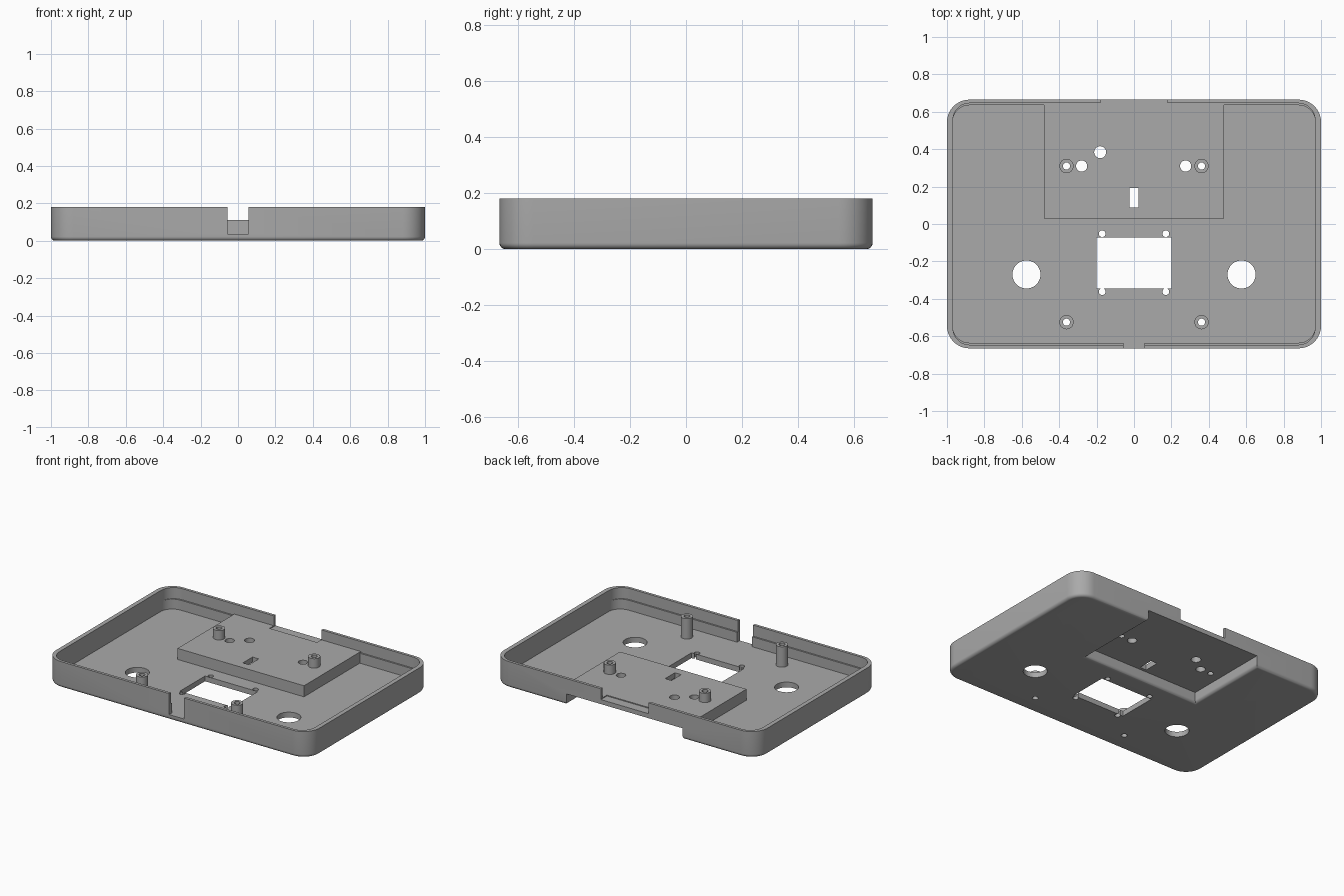
import bpy, bmesh, math

if "Cube" in bpy.data.objects:
    bpy.data.objects.remove(bpy.data.objects["Cube"])

W, D, H = 1.0, 0.665, 0.18        # half width, half depth, height
FLOOR, FILLET = 0.036, 0.022
PLATE_TOP, PLATE_UNDER = 0.112, 0.075

grey = bpy.data.materials.new("grey plastic")
grey.diffuse_color = (0.40, 0.40, 0.40, 1)
grey.use_nodes = True
grey.node_tree.nodes["Principled BSDF"].inputs["Base Color"].default_value = grey.diffuse_color


def rounded(hx, hy, r, n=10):
    """Rounded rectangle outline centred on the origin."""
    pts = []
    for k, (sx, sy) in enumerate([(1, 1), (-1, 1), (-1, -1), (1, -1)]):
        for i in range(n + 1):
            a = math.pi / 2 * (k + i / n)
            pts.append((sx * (hx - r) + r * math.cos(a), sy * (hy - r) + r * math.sin(a)))
    return pts


def rect(x0, x1, y0, y1):
    return [(x1, y1), (x0, y1), (x0, y0), (x1, y0)]


def circle(cx, cy, r, n=40):
    return [(cx + r * math.cos(2 * math.pi * i / n), cy + r * math.sin(2 * math.pi * i / n)) for i in range(n)]


def loft(name, levels, caps=True):
    """Skin a list of (outline, z) levels."""
    bm = bmesh.new()
    rings = [[bm.verts.new((x, y, z)) for x, y in pts] for pts, z in levels]
    n = len(rings[0])
    for a, b in zip(rings, rings[1:]):
        for i in range(n):
            j = (i + 1) % n
            bm.faces.new((a[i], a[j], b[j], b[i]))
    if caps:
        bm.faces.new(rings[0][::-1])
        bm.faces.new(rings[-1])
    bmesh.ops.recalc_face_normals(bm, faces=bm.faces)
    me = bpy.data.meshes.new(name)
    bm.to_mesh(me)
    bm.free()
    me.materials.append(grey)
    ob = bpy.data.objects.new(name, me)
    bpy.context.collection.objects.link(ob)
    return ob


def prism(name, pts, z0, z1):
    return loft(name, [(pts, z0), (pts, z1)])


def fillet_steps(r=FILLET, n=6):
    """(offset, z) pairs from the bottom up along a quarter round."""
    for i in range(n, -1, -1):
        a = math.pi / 2 * i / n
        yield r - r * math.cos(a), r - r * math.sin(a)


def flared(name, outline, top):
    """Cutter whose mouth on the underside is rounded; outline(offset) gives points."""
    levels = [(outline(FILLET), -0.02)]
    levels += [(outline(o), z) for o, z in fillet_steps()]
    return loft(name, levels + [(outline(0), top)])


def combine(target, other, op):
    mod = target.modifiers.new("bool", 'BOOLEAN')
    mod.operation, mod.solver, mod.object = op, 'EXACT', other
    bpy.context.view_layer.objects.active = target
    bpy.ops.object.modifier_apply(modifier=mod.name)
    bpy.data.objects.remove(other, do_unlink=True)


def cut(other):
    combine(tray, other, 'DIFFERENCE')


def smooth(ob):
    bpy.ops.object.select_all(action='DESELECT')
    ob.select_set(True)
    bpy.context.view_layer.objects.active = ob
    bpy.ops.object.shade_smooth_by_angle(angle=math.radians(32))


# Tray shell with rounded lower edge
tray = loft("tray", [(rounded(W - o, D - o, 0.12 - o), z) for o, z in fillet_steps()]
            + [(rounded(W, D, 0.12), H)])

# Inner cavity: thicker front and back walls below a small ledge
cut(prism("cavity", rounded(0.97, 0.635, 0.09), FLOOR, H + 0.05))
cut(prism("ledge", rounded(0.968, 0.646, 0.09), 0.104, H + 0.06))

# Raised platform with open-backed pocket beneath
combine(tray, prism("platform", rect(-0.48, 0.48, 0.03, 0.65), 0.025, PLATE_TOP), 'UNION')
cut(flared("pocket", lambda o: rect(-0.44 - o, 0.44 + o, 0.068 - o, 0.8), PLATE_UNDER))

# Cable notches in the front and back walls
cut(prism("front_notch", rect(-0.057, 0.057, -0.8, -0.6), FLOOR, 0.3))
cut(prism("back_notch", rect(-0.18, 0.18, 0.6, 0.8), PLATE_TOP - 0.006, 0.3))

# Large round holes, display window and slot
for s in (-1, 1):
    cut(prism("button_hole", circle(s * 0.575, -0.27, 0.075, 48), -0.1, 0.1))
cut(prism("window", rect(-0.2, 0.2, -0.345, -0.072), -0.1, 0.1))
cut(prism("slot", rect(-0.025, 0.023, 0.088, 0.193), -0.1, 0.3))

# Small round holes
posts = [(s * 0.361, y) for s in (-1, 1) for y in (0.31, -0.525)]
small = [(x, y, 0.019) for x, y in posts]
small += [(s * 0.17, y, 0.018) for s in (-1, 1) for y in (-0.052, -0.362)]
small += [(-0.28, 0.31, 0.03), (0.276, 0.31, 0.03), (-0.181, 0.384, 0.032)]
for x, y, r in small:
    cut(prism("hole", circle(x, y, r, 32), -0.1, 0.3))
smooth(tray)

# Hollow standoffs on floor and platform
for x, y in posts:
    base = PLATE_TOP if y > 0 else FLOOR
    outer, inner = circle(x, y, 0.038, 32), circle(x, y, 0.019, 32)
    smooth(loft("standoff", [(outer, base), (outer, 0.176), (inner, 0.176), (inner, base)], caps=False))
